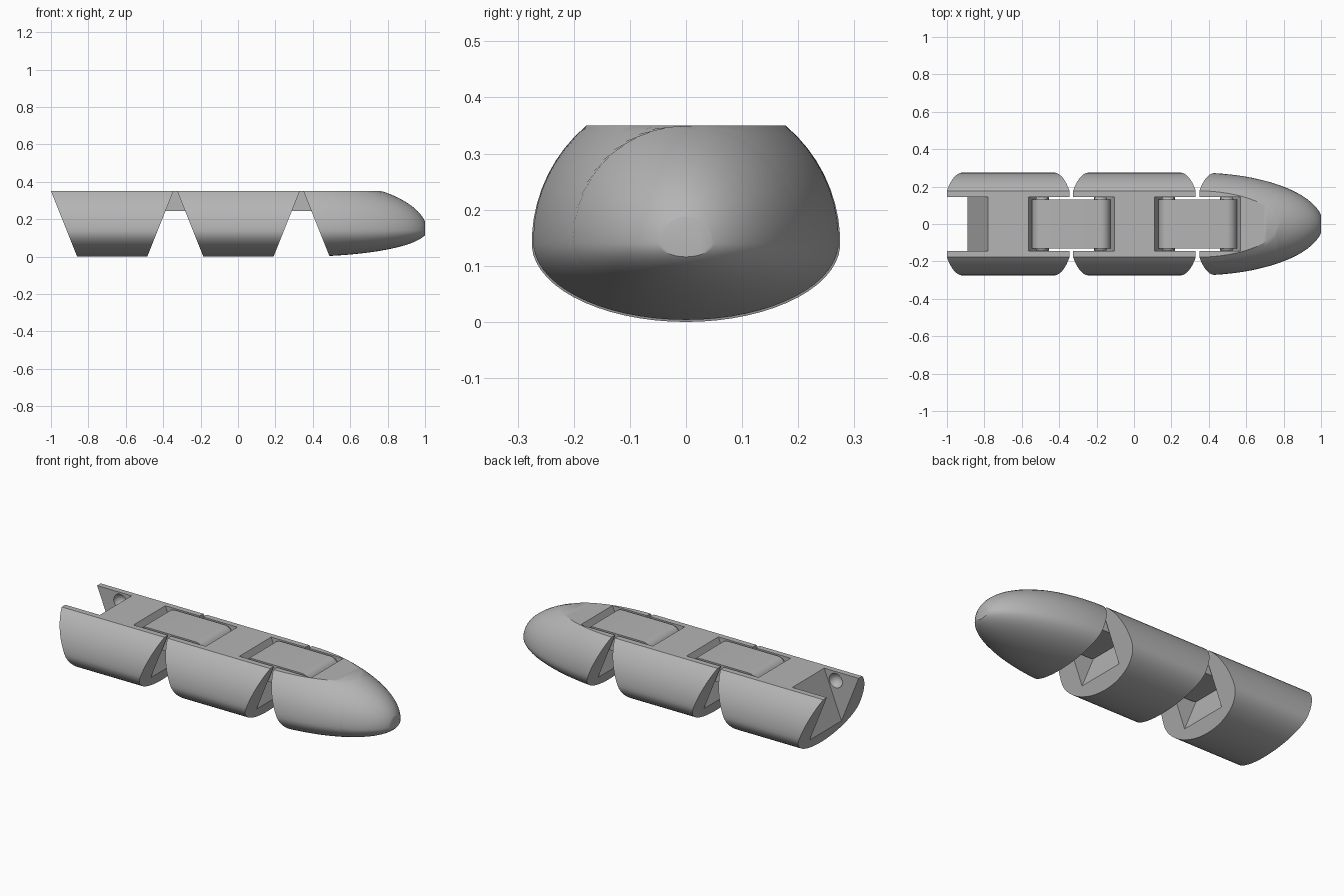
import bpy, bmesh, math
from mathutils import Matrix

if "Cube" in bpy.data.objects:
    bpy.data.objects.remove(bpy.data.objects["Cube"], do_unlink=True)

grey = bpy.data.materials.new("plain grey")
grey.use_nodes = True
COLOUR = (0.46, 0.46, 0.46, 1)
grey.diffuse_color = COLOUR
grey.node_tree.nodes["Principled BSDF"].inputs["Base Color"].default_value = COLOUR

TOP, MID, WIDE, SLANT = 0.35, 0.14, 0.275, 0.4   # flat top, widest height, half width, end cut
PIVOT_Z, PIVOT_IN = 0.2975, 0.147                # hinge height and distance from each end


def add_object(name, bm):
    bmesh.ops.recalc_face_normals(bm, faces=bm.faces)
    mesh = bpy.data.meshes.new(name)
    bm.to_mesh(mesh)
    bm.free()
    mesh.materials.append(grey)
    ob = bpy.data.objects.new(name, mesh)
    bpy.context.collection.objects.link(ob)
    return ob


def smooth(ob):
    bpy.ops.object.select_all(action='DESELECT')
    ob.select_set(True)
    bpy.context.view_layer.objects.active = ob
    bpy.ops.object.shade_smooth_by_angle(angle=math.radians(30))


def cut(ob, cutter):
    mod = ob.modifiers.new("cut", 'BOOLEAN')
    mod.operation, mod.solver, mod.object = 'DIFFERENCE', 'EXACT', cutter
    bpy.context.view_layer.objects.active = ob
    bpy.ops.object.modifier_apply(modifier=mod.name)
    bpy.data.objects.remove(cutter, do_unlink=True)


def nose_scale(x):
    return math.sqrt(max(0.0, 1 - ((x - 0.334) / 0.676) ** 2)) if x > 0.334 else 1.0


def body(name, left, right, pointed=False):
    """Loft the flat-topped oval between two slanted ends, or to a blunt tip."""
    bm = bmesh.new()
    rings, steps, n = [], (40 if pointed else 1), 48

    def x_at(z, t):
        x0 = left + SLANT * (TOP - z)
        x1 = right if pointed else right - SLANT * (TOP - z)
        return x0 + (x1 - x0) * t

    for i in range(steps + 1):
        t = math.sin(i / steps * math.pi / 2) if pointed else i / steps
        s = 1.0
        if pointed:
            z = TOP
            for _ in range(12):
                s = nose_scale(x_at(z, t))
                z = min(TOP, MID + WIDE * s)
        start = math.asin(min(1.0, (TOP - MID) / (WIDE * s)))
        ring = []
        for k in range(n + 1):
            a = start - (math.pi + 2 * start) * k / n
            z, sc = MID, s
            for _ in range(6):
                if pointed and 0 < k < n:
                    sc = nose_scale(x_at(z, t))
                z = MID + (WIDE if math.sin(a) > 0 else MID) * sc * math.sin(a)
            z = min(z, TOP)
            ring.append(bm.verts.new((x_at(z, t), WIDE * sc * math.cos(a), z)))
        rings.append(ring)
    for a, b in zip(rings, rings[1:]):
        for k in range(n + 1):
            j = (k + 1) % (n + 1)
            bm.faces.new((a[k], a[j], b[j], b[k]))
    bm.faces.new(rings[0])
    bm.faces.new(rings[-1])
    bmesh.ops.remove_doubles(bm, verts=bm.verts, dist=0.0002)
    return add_object(name, bm)


def extrude_profile(name, points, half_width):
    """Extrude an x-z outline along y, centred."""
    bm = bmesh.new()
    face = bm.faces.new([bm.verts.new((x, -half_width, z)) for x, z in points])
    new = bmesh.ops.extrude_face_region(bm, geom=[face])["geom"]
    bmesh.ops.translate(bm, vec=(0, 2 * half_width, 0),
                        verts=[v for v in new if isinstance(v, bmesh.types.BMVert)])
    return add_object(name, bm)


def ball(name, x, y, radius):
    bm = bmesh.new()
    m = Matrix.Translation((x, y, PIVOT_Z)) @ Matrix.Rotation(math.pi / 2, 4, 'X')
    bmesh.ops.create_uvsphere(bm, u_segments=24, v_segments=12, radius=radius, matrix=m)
    return add_object(name, bm)


def cut_socket(ob, end, d):
    """Slope-backed slot open at the end, with a round dimple in each side wall."""
    outline = [(-0.05, 0.4), (0.24, 0.4), (0.09, 0.026), (-0.05, 0.026)]
    cut(ob, extrude_profile("slot_cutter", [(end + d * u, z) for u, z in outline], 0.145))
    for side in (-1, 1):
        cut(ob, ball("dimple_cutter", end + d * PIVOT_IN, side * 0.142, 0.042))


# Three body segments with sockets
rear = body("rear_segment", -1.0, -0.345)
middle = body("middle_segment", -0.325, 0.33)
nose = body("nose_segment", 0.35, 1.0, pointed=True)
for ob, end, d in ((rear, -1.0, 1), (rear, -0.345, -1), (middle, -0.325, 1),
                   (middle, 0.33, -1), (nose, 0.35, 1)):
    cut_socket(ob, end, d)
for ob in (rear, middle, nose):
    smooth(ob)

# Round-ended hinge links with side pins
for label, cx in (("rear", -0.335), ("front", 0.34)):
    r, half = 0.0525, 0.157
    outline = []
    for d in (1, -1):
        for k in range(17):
            a = d * math.pi / 2 - math.pi * k / 16
            outline.append((cx + d * half + r * math.cos(a), PIVOT_Z + r * math.sin(a)))
    smooth(extrude_profile(label + "_hinge_link", outline, 0.13))
    for d in (-1, 1):
        for side in (-1, 1):
            smooth(ball(label + "_hinge_pin", cx + d * half, side * 0.122, 0.036))
